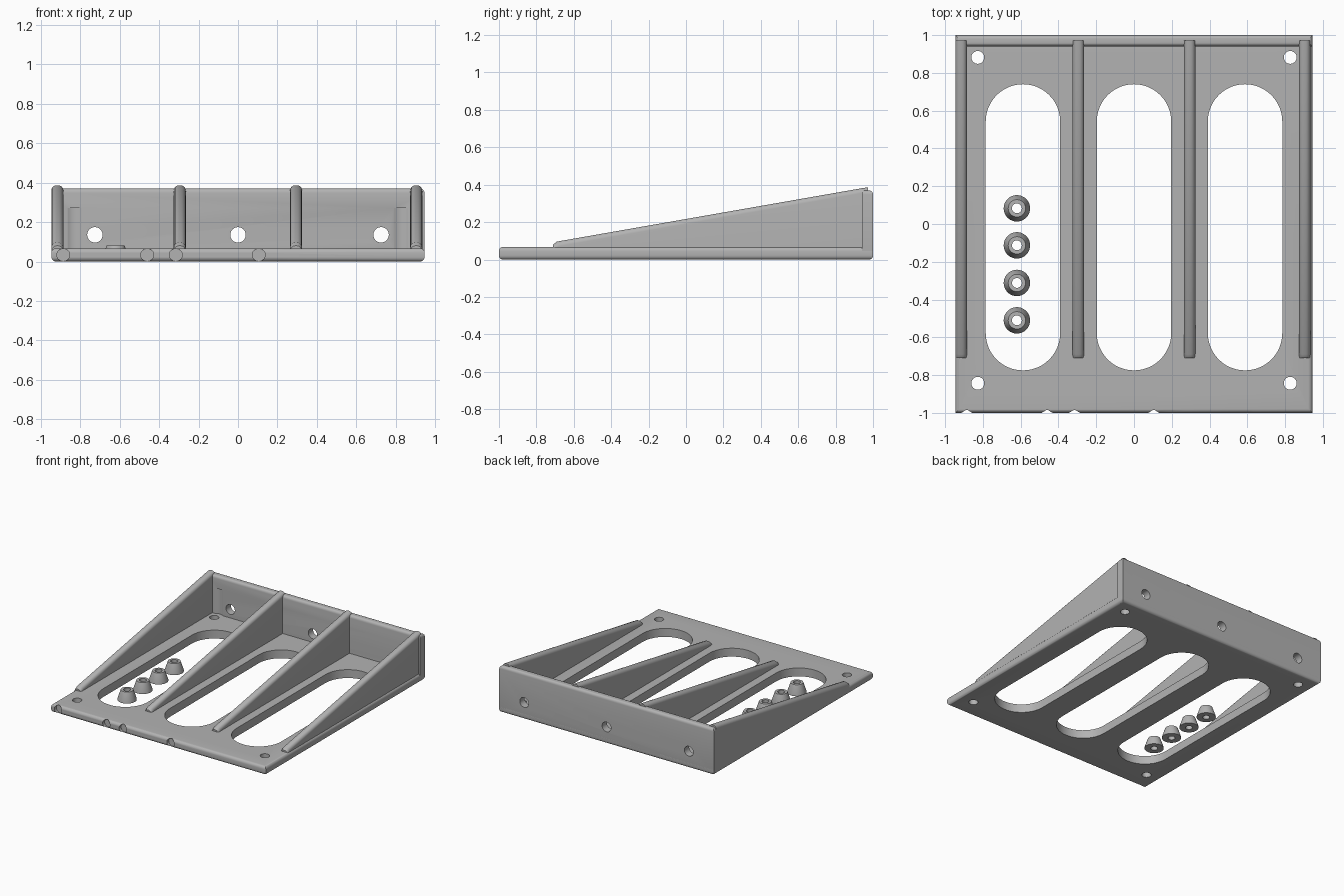
import bpy, bmesh, math
from mathutils import Matrix, Vector

cube = bpy.data.objects.get("Cube")
if cube:
    bpy.data.objects.remove(cube, do_unlink=True)

GREY = (0.45, 0.45, 0.45, 1)
mat = bpy.data.materials.new("plain grey")
mat.use_nodes = True
mat.diffuse_color = GREY
mat.node_tree.nodes["Principled BSDF"].inputs["Base Color"].default_value = GREY

HALF_X, THICK, WALL_Y, WALL_Z = 0.945, 0.067, 0.94, 0.37
ROUND = 0.022


def make(name, bm):
    bmesh.ops.recalc_face_normals(bm, faces=bm.faces)
    mesh = bpy.data.meshes.new(name)
    bm.to_mesh(mesh)
    bm.free()
    mesh.materials.append(mat)
    obj = bpy.data.objects.new(name, mesh)
    bpy.context.collection.objects.link(obj)
    return obj


def smooth(obj):
    bpy.ops.object.select_all(action='DESELECT')
    obj.select_set(True)
    bpy.context.view_layer.objects.active = obj
    bpy.ops.object.shade_smooth_by_angle(angle=math.radians(35))


def prism(bm, outline, offset):
    """Extrude a closed 3D outline along an offset."""
    face = bm.faces.new([bm.verts.new(p) for p in outline])
    out = bmesh.ops.extrude_face_region(bm, geom=[face])
    moved = [g for g in out["geom"] if isinstance(g, bmesh.types.BMVert)]
    bmesh.ops.translate(bm, verts=moved, vec=offset)


def rod(bm, radius, start, end):
    """Cylinder between two points."""
    a, b = Vector(start), Vector(end)
    turn = (b - a).to_track_quat('Z', 'Y').to_matrix().to_4x4()
    bmesh.ops.create_cone(bm, cap_ends=True, segments=40, radius1=radius, radius2=radius,
                          depth=(b - a).length, matrix=Matrix.Translation((a + b) / 2) @ turn)


def rounded_slab(name, y0, y1, height):
    """Full-width box with its horizontal edges rounded."""
    bm = bmesh.new()
    outline = [(-HALF_X, y0, 0), (HALF_X, y0, 0), (HALF_X, y1, 0), (-HALF_X, y1, 0)]
    prism(bm, outline, (0, 0, height))
    edges = [e for e in bm.edges if abs(e.verts[0].co.z - e.verts[1].co.z) < 0.001]
    bmesh.ops.bevel(bm, geom=edges, offset=ROUND, segments=5, profile=0.5, affect='EDGES')
    return make(name, bm)


def cut(obj, bm):
    cutter = make("cutter", bm)
    cutter.hide_render = True
    mod = obj.modifiers.new("cut", 'BOOLEAN')
    mod.operation, mod.solver, mod.object = 'DIFFERENCE', 'EXACT', cutter
    bpy.ops.object.select_all(action='DESELECT')
    bpy.context.view_layer.objects.active = obj
    obj.select_set(True)
    bpy.ops.object.modifier_apply(modifier=mod.name)
    bpy.data.objects.remove(cutter, do_unlink=True)
    smooth(obj)


# Base plate with long slots, corner holes and dents in the front edge
plate = rounded_slab("base_plate", -1, 1, THICK)
bm = bmesh.new()
SLOT_R, SLOT_FRONT, SLOT_BACK = 0.197, -0.578, 0.543
for x in (-0.588, 0, 0.588):
    outline = []
    for centre, start in ((SLOT_BACK, 0), (SLOT_FRONT, math.pi)):
        for i in range(25):
            a = start + math.pi * i / 24
            outline.append((x + SLOT_R * math.cos(a), centre + SLOT_R * math.sin(a), -0.1))
    prism(bm, outline, (0, 0, 0.3))
for x in (-0.827, 0.827):
    for y in (-0.843, 0.882):
        rod(bm, 0.034, (x, y, -0.1), (x, y, 0.2))
for x in (-0.885, -0.46, -0.315, 0.105):
    rod(bm, 0.0325, (x, -1.1, THICK / 2), (x, -0.975, THICK / 2))
cut(plate, bm)

# Back wall with three holes and a shallow groove above each rear corner hole
wall = rounded_slab("back_wall", WALL_Y, 1, WALL_Z)
bm = bmesh.new()
for x in (-0.725, 0, 0.725):
    rod(bm, 0.039, (x, 0.935, 0.135), (x, 1.1, 0.135))
for x in (-0.827, 0.827):
    rod(bm, 0.07, (x, 0.882, THICK), (x, 0.882, 0.27))
cut(wall, bm)

# Sloping ribs with rounded tops
RIB_W = 0.061
for name, x in (("right_outer_rib", -0.915), ("right_inner_rib", -0.295),
                ("left_inner_rib", 0.294), ("left_outer_rib", 0.903)):
    bm = bmesh.new()
    side = [(-0.71, 0.03), (0.972, 0.03), (0.972, 0.386), (0.95, 0.383), (-0.69, 0.096), (-0.71, 0.08)]
    prism(bm, [(x - RIB_W / 2, y, z) for y, z in side], (RIB_W, 0, 0))
    top = [e for e in bm.edges if min(v.co.z for v in e.verts) > 0.05
           and abs(e.verts[0].co.x - e.verts[1].co.x) < 0.001]
    bmesh.ops.bevel(bm, geom=top, offset=0.026, segments=6, profile=0.5,
                    affect='EDGES', clamp_overlap=True)
    smooth(make(name, bm))

# Loose tapered feet with a hole through each
for n, y in enumerate((-0.51, -0.312, -0.113, 0.083)):
    bm = bmesh.new()
    profile = [(0.026, 0), (0.07, 0), (0.07, 0.008), (0.046, 0.08), (0.026, 0.08)]
    verts = [bm.verts.new((r, 0, z)) for r, z in profile]
    edges = [bm.edges.new((verts[i], verts[i - 1])) for i in range(len(verts))]
    bmesh.ops.spin(bm, geom=verts + edges, cent=(0, 0, 0), axis=(0, 0, 1),
                   angle=math.tau, steps=36)
    bmesh.ops.remove_doubles(bm, verts=bm.verts, dist=0.0005)
    bmesh.ops.translate(bm, verts=bm.verts, vec=(-0.62, y, 0))
    smooth(make(f"foot_{n + 1}", bm))
